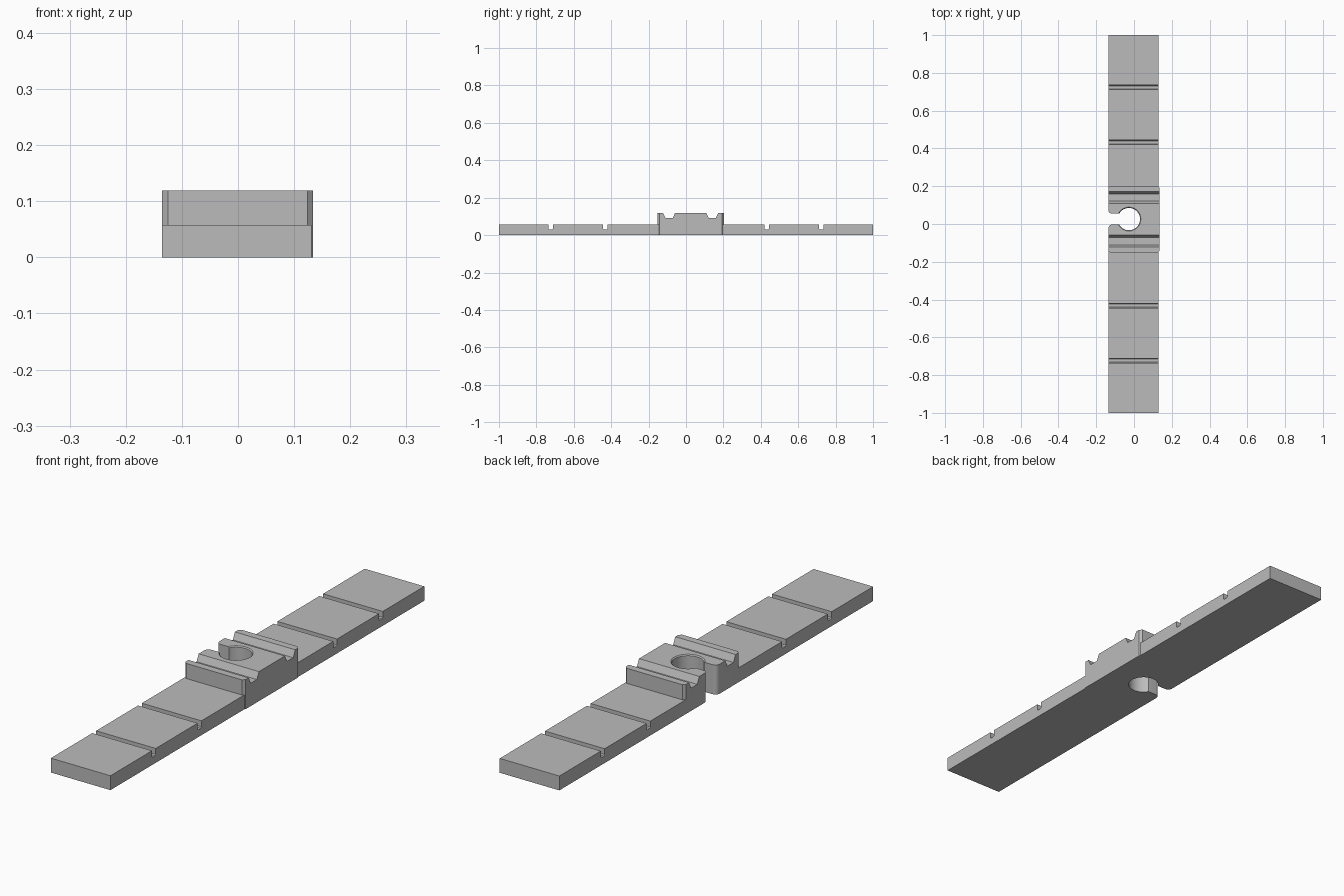
import bpy, bmesh
from math import sin, cos, asin, pi, radians

if "Cube" in bpy.data.objects:
    bpy.data.objects.remove(bpy.data.objects["Cube"])

grey = bpy.data.materials.new("plain grey")
grey.use_nodes = True
COLOUR = (0.5, 0.5, 0.5, 1)
grey.diffuse_color = COLOUR
grey.node_tree.nodes["Principled BSDF"].inputs["Base Color"].default_value = COLOUR

MID = 0.025            # block centre along y
BACK = -0.135          # side the slot opens on
HOLE = (-0.027, 0.026)
BASE_TOP, BLOCK_TOP = 0.058, 0.119


def prism(name, outline, offset, bevel_y=None):
    """Extrude an outline; bevel_y bevels the upright edges at both ends in y."""
    bm = bmesh.new()
    face = bm.faces.new([bm.verts.new(p) for p in outline])
    out = bmesh.ops.extrude_face_region(bm, geom=[face])
    bmesh.ops.translate(bm, vec=offset,
                        verts=[v for v in out["geom"] if isinstance(v, bmesh.types.BMVert)])
    if bevel_y:
        ends = [e for e in bm.edges
                if abs(e.verts[0].co.z - e.verts[1].co.z) > 0.1
                and all(abs(abs(v.co.y - MID) - bevel_y) < 1e-4 for v in e.verts)]
        bmesh.ops.bevel(bm, geom=ends, offset=0.01, segments=1, affect='EDGES')
    bmesh.ops.recalc_face_normals(bm, faces=bm.faces)
    mesh = bpy.data.meshes.new(name)
    bm.to_mesh(mesh)
    bm.free()
    mesh.materials.append(grey)
    obj = bpy.data.objects.new(name, mesh)
    bpy.context.collection.objects.link(obj)
    return obj


def combine(target, other, operation):
    """Apply a boolean and discard the second object."""
    mod = target.modifiers.new(operation, 'BOOLEAN')
    mod.operation, mod.object, mod.solver = operation, other, 'EXACT'
    bpy.context.view_layer.objects.active = target
    bpy.ops.object.modifier_apply(modifier=mod.name)
    bpy.data.objects.remove(other)


# Long strip with four cross notches
top = [(-1, BASE_TOP)]
for y in (-0.7235, -0.432, 0.432, 0.7235):
    top += [(y - 0.012, BASE_TOP), (y - 0.012, 0.034), (y - 0.008, 0.03),
            (y + 0.008, 0.03), (y + 0.012, 0.034), (y + 0.012, BASE_TOP)]
top += [(1, BASE_TOP), (1, 0), (-1, 0)]
strip = prism("notched_strip", [(BACK, y, z) for y, z in top], (0.266, 0, 0))

# Raised block with two sloped grooves across its top
half = 0.177
side = [(half, 0), (half, BLOCK_TOP), (0.148, BLOCK_TOP), (0.135, 0.092),
        (0.096, 0.092), (0.083, BLOCK_TOP)]
ring = side + [(-y, z) for y, z in reversed(side)]
block = prism("clamp_block", [(BACK, MID + y, z) for y, z in ring], (0.269, 0, 0), half)
combine(strip, block, 'UNION')

# Keyhole: round hole opening sideways through a slot with a rounded mouth
R, SLOT, FILLET = 0.059, 0.029, 0.018
start = pi - asin(SLOT / R)
N = 40
arc = [(HOLE[0] + R * cos(a), R * sin(a))
       for a in (-start + 2 * start * i / N for i in range(N + 1))]
mouth = [(BACK + FILLET * (1 - sin(a)), SLOT + FILLET * (1 - cos(a)))
         for a in (radians(15 * i) for i in range(7))]
mouth.append((BACK - 0.05, SLOT + FILLET))
outline = arc + mouth + [(x, -y) for x, y in reversed(mouth)]
keyhole = prism("keyhole_cutter", [(x, HOLE[1] + y, -0.1) for x, y in outline], (0, 0, 0.4))
combine(strip, keyhole, 'DIFFERENCE')

# Small countersink round the hole
bpy.ops.mesh.primitive_cone_add(vertices=64, radius1=R - 0.002, radius2=R + 0.013, depth=0.015,
                                location=(*HOLE, BLOCK_TOP + 0.0015))
sink = bpy.context.object
sink.data.materials.append(grey)
combine(strip, sink, 'DIFFERENCE')

# Smooth the round walls, keep the rest crisp
bpy.ops.object.select_all(action='DESELECT')
strip.select_set(True)
bpy.context.view_layer.objects.active = strip
bpy.ops.object.shade_smooth_by_angle(angle=radians(25))
